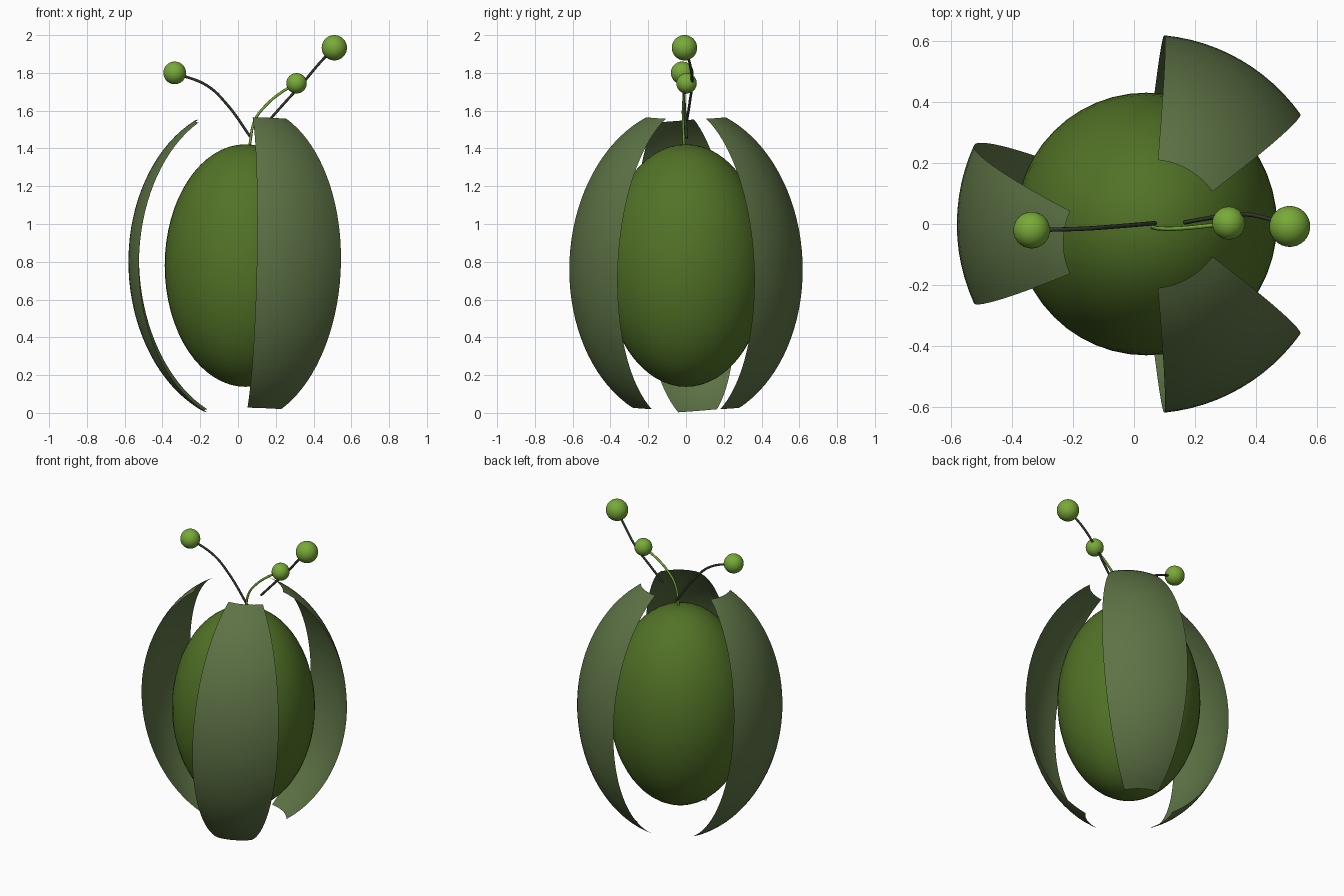
import bpy, bmesh
from math import sin, cos, radians, pi
from mathutils import Vector, Matrix

if "Cube" in bpy.data.objects:
    bpy.data.objects.remove(bpy.data.objects["Cube"])


def material(name, rgb):
    m = bpy.data.materials.new(name)
    m.diffuse_color = (*rgb, 1)
    m.use_nodes = True
    m.node_tree.nodes["Principled BSDF"].inputs["Base Color"].default_value = m.diffuse_color
    return m


CORE = material("core_green", (0.085, 0.17, 0.02))
SHELL = material("shell_green", (0.11, 0.17, 0.06))
BRIGHT = material("bright_green", (0.19, 0.40, 0.04))
DARK = material("dark_green", (0.03, 0.04, 0.025))


def ball(name, loc, scale, mat, seg=32, rings=20):
    bpy.ops.mesh.primitive_uv_sphere_add(segments=seg, ring_count=rings, radius=1, location=loc)
    o = bpy.context.object
    o.name = name
    o.scale = scale
    o.data.materials.append(mat)
    bpy.ops.object.shade_smooth()
    return o


def petal(name, azimuth, side_tilt, out_tilt, n=12, m=36):
    """Thin patch of a tall ellipsoid, tilted a little about its centre."""
    a = radians(azimuth)
    u, t = Vector((cos(a), sin(a), 0)), Vector((-sin(a), cos(a), 0))
    rot = Matrix.Rotation(-side_tilt, 3, u) @ Matrix.Rotation(out_tilt, 3, t)
    bm = bmesh.new()
    rows = []
    for i in range(m + 1):
        th = radians(156.4 - 132.8 * i / m)
        row = []
        for j in range(n + 1):
            ph = a + radians(-24.5 + 49 * j / n)
            p = Vector((0.62 * sin(th) * cos(ph), 0.62 * sin(th) * sin(ph), 0.84 * cos(th)))
            row.append(bm.verts.new(rot @ p + Vector((0.04, 0, 0.785))))
        rows.append(row)
    for r0, r1 in zip(rows, rows[1:]):
        for j in range(n):
            bm.faces.new((r0[j], r0[j + 1], r1[j + 1], r1[j])).smooth = True
    me = bpy.data.meshes.new(name)
    bm.to_mesh(me)
    bm.free()
    me.materials.append(SHELL)
    bpy.context.collection.objects.link(bpy.data.objects.new(name, me))


def stem(name, pts, mat, radius=0.007):
    c = bpy.data.curves.new(name, 'CURVE')
    c.dimensions = '3D'
    c.bevel_depth = radius
    c.bevel_resolution = 2
    c.use_fill_caps = True
    s = c.splines.new('BEZIER')
    s.bezier_points.add(len(pts) - 1)
    for b, p in zip(s.bezier_points, pts):
        b.co = p
        b.handle_left_type = b.handle_right_type = 'AUTO'
    c.materials.append(mat)
    bpy.context.collection.objects.link(bpy.data.objects.new(name, c))


# Egg-shaped core
ball("core", (0.04, 0, 0.78), (0.428, 0.43, 0.642), CORE, 48, 32)

# Three shell petals
petal("left_petal", 180, 0.079, 0.03)
petal("front_petal", -60, 0.04, -0.033)
petal("back_petal", 60, -0.04, -0.033)

# Stalks with round tips
stalks = {
    "left": ([(0.07, 0.003, 1.455), (-0.06, -0.008, 1.635), (-0.16, -0.015, 1.73), (-0.335, -0.02, 1.80)], DARK, 0.06),
    "right": ([(0.165, 0.005, 1.55), (0.25, 0.02, 1.645), (0.35, 0.032, 1.755), (0.43, 0.02, 1.85), (0.51, -0.008, 1.933)], DARK, 0.067),
    "middle": ([(0.06, -0.01, 1.41), (0.09, -0.015, 1.55), (0.14, -0.015, 1.62), (0.22, -0.008, 1.69), (0.31, 0.003, 1.745)], BRIGHT, 0.054),
}
for side, (pts, mat, r) in stalks.items():
    stem(side + "_stalk", pts, mat)
    ball(side + "_tip", pts[-1], (r, r, r), BRIGHT)
